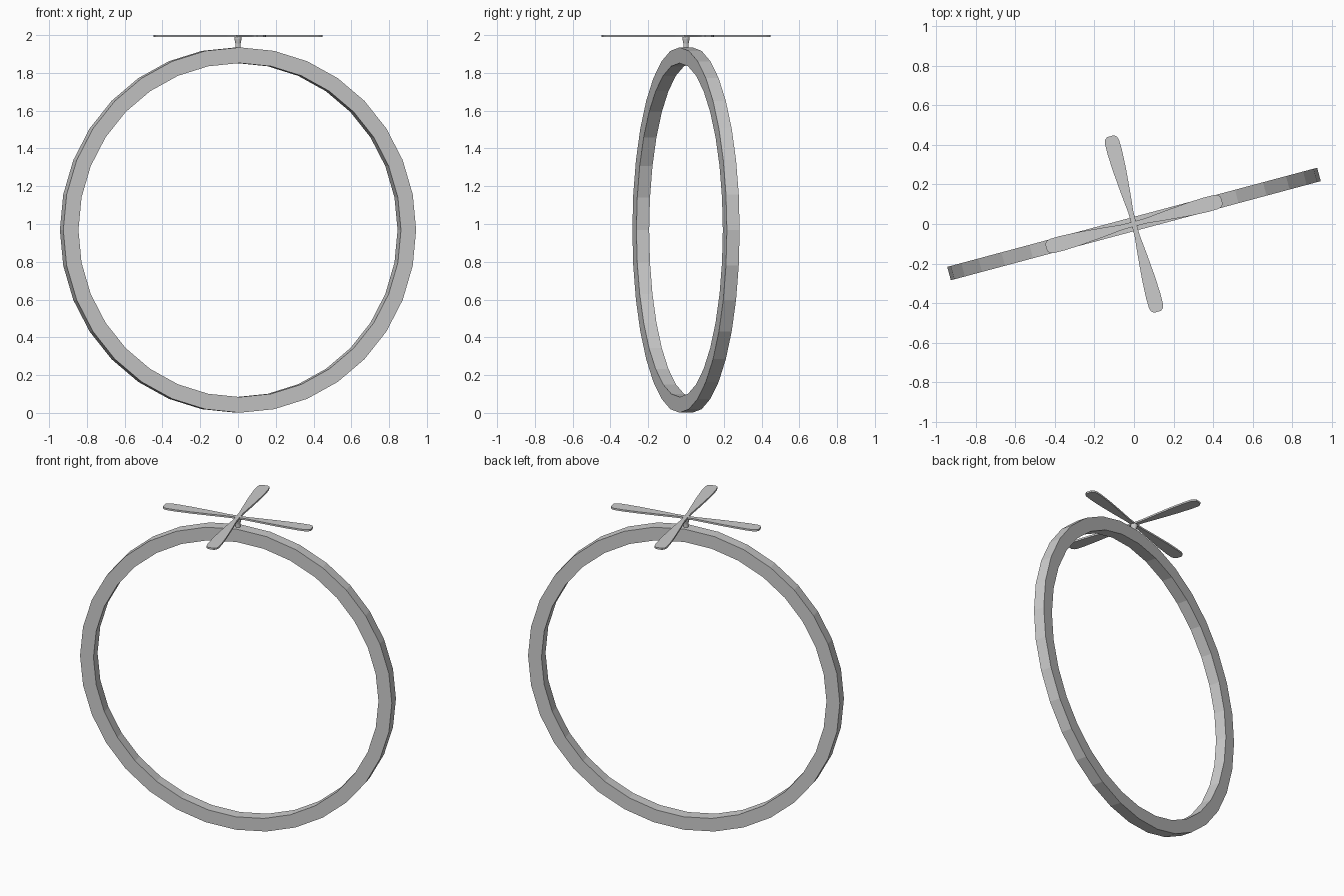
import bpy, bmesh
from math import sin, cos, pi, radians

if "Cube" in bpy.data.objects:
    bpy.data.objects.remove(bpy.data.objects["Cube"])

YAW = radians(15)


def make_object(name, bm):
    bmesh.ops.recalc_face_normals(bm, faces=bm.faces[:])
    mesh = bpy.data.meshes.new(name)
    bm.to_mesh(mesh)
    bm.free()
    obj = bpy.data.objects.new(name, mesh)
    bpy.context.collection.objects.link(obj)
    obj.rotation_euler.z = YAW
    return obj


def lathe(bm, rings, sides, point, closed):
    """Skin a list of (radius, offset) rings around an axis."""
    loops = [[bm.verts.new(point(r, h, 2 * pi * i / sides)) for i in range(sides)]
             for r, h in rings]
    pairs = list(zip(loops, loops[1:]))
    if closed:
        pairs.append((loops[-1], loops[0]))
    for a, b in pairs:
        for i in range(sides):
            j = (i + 1) % sides
            bm.faces.new((a[i], a[j], b[j], b[i]))
    if not closed:
        bm.faces.new(loops[0])
        bm.faces.new(loops[-1])


# Upright hoop with a rectangular section
bm = bmesh.new()
lathe(bm, [(0.967, -0.035), (0.967, 0.035), (0.884, 0.035), (0.884, -0.035)], 32,
      lambda r, h, a: (r * cos(a), h, 0.968 + r * sin(a)), True)
make_object("hoop", bm)

# Small tapered post under the propeller
bm = bmesh.new()
lathe(bm, [(0.014, 1.925), (0.014, 1.955), (0.02, 1.98), (0.02, 1.992)], 12,
      lambda r, h, a: (r * cos(a), r * sin(a), h), False)
make_object("propeller_post", bm)

# Four thin paddle blades, widening toward rounded tips
half = [(0.0, 0.012), (0.06, 0.013), (0.17, 0.024), (0.29, 0.034),
        (0.38, 0.038), (0.43, 0.037), (0.448, 0.031), (0.459, 0.018)]
outline = [(x, -y) for x, y in half] + [(x, y) for x, y in reversed(half)]
for k in range(4):
    bm = bmesh.new()
    base = bm.faces.new([bm.verts.new((x, y, 1.989)) for x, y in outline])
    top = bmesh.ops.extrude_face_region(bm, geom=[base], use_keep_orig=True)["geom"]
    bmesh.ops.translate(bm, vec=(0, 0, 0.011),
                        verts=[v for v in top if isinstance(v, bmesh.types.BMVert)])
    blade = make_object(f"propeller_blade_{k + 1}", bm)
    blade.rotation_euler.z += k * pi / 2
